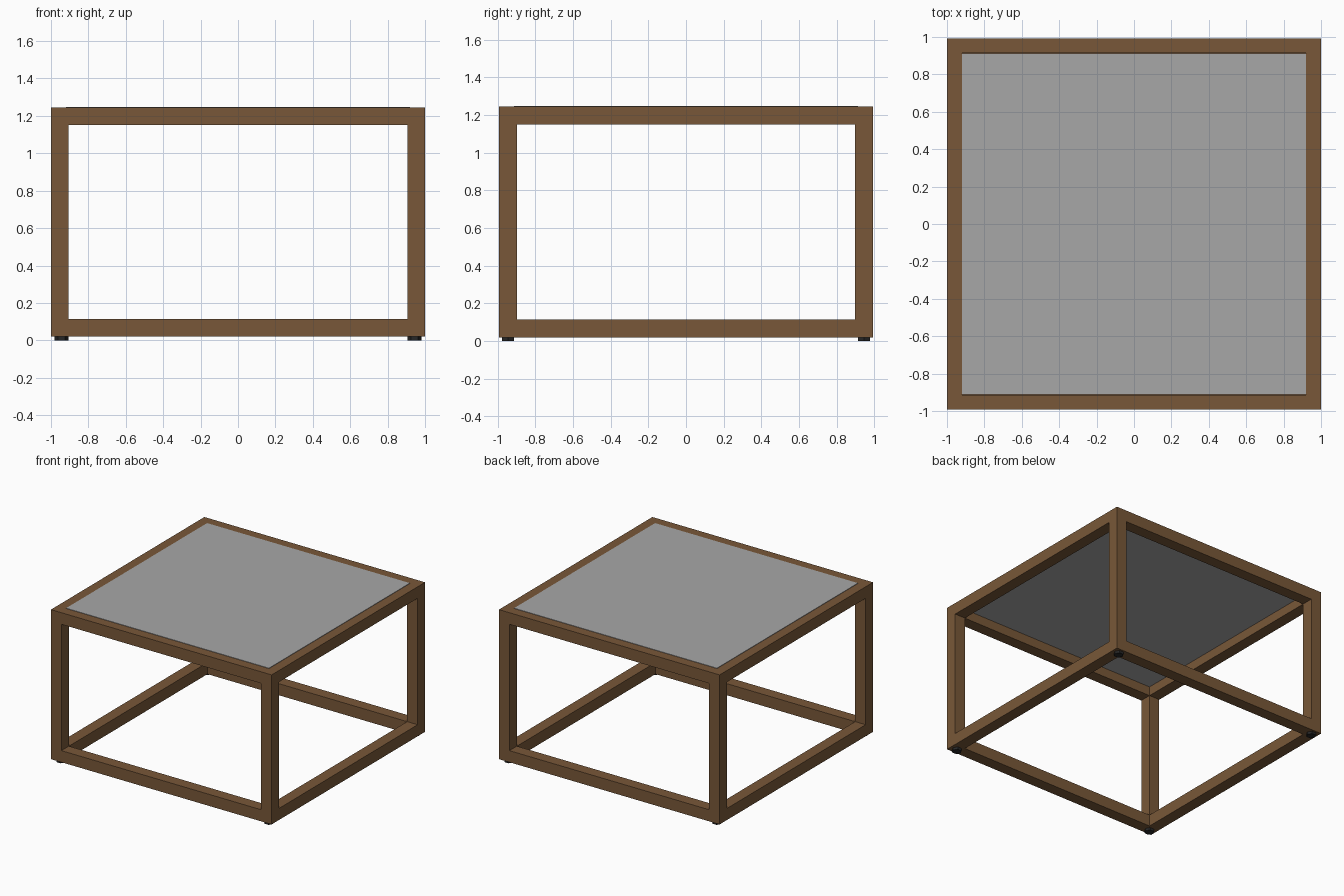
import bpy, bmesh, math
from mathutils import Matrix

if "Cube" in bpy.data.objects:
    bpy.data.objects.remove(bpy.data.objects["Cube"])


def material(name, rgb):
    m = bpy.data.materials.new(name)
    m.diffuse_color = (*rgb, 1)
    m.use_nodes = True
    m.node_tree.nodes["Principled BSDF"].inputs["Base Color"].default_value = m.diffuse_color
    return m


wood = material("brown wood", (0.19, 0.097, 0.04))
grey = material("grey glass", (0.39, 0.39, 0.39))
black = material("dark rubber", (0.02, 0.02, 0.02))


def finish(bm, name, mat):
    bmesh.ops.recalc_face_normals(bm, faces=bm.faces)
    me = bpy.data.meshes.new(name)
    bm.to_mesh(me)
    bm.free()
    me.materials.append(mat)
    ob = bpy.data.objects.new(name, me)
    bpy.context.collection.objects.link(ob)
    return ob


# Frame: twelve square beams in one solid, with a rebate for the top panel
xs = [-1, -0.92, -0.905, 0.905, 0.92, 1]
ys = [-0.993, -0.913, -0.897, 0.897, 0.913, 0.993]
zs = [0.02, 0.115, 1.15, 1.225, 1.245]


def solid(i, j, k):
    if not (0 <= i < 5 and 0 <= j < 5 and 0 <= k < 4):
        return False
    if k == 3 and 0 < i < 4 and 0 < j < 4:      # rebate
        return False
    return (i != 2) + (j != 2) + (k != 1) >= 2   # cube edges only


bm = bmesh.new()
for i in range(5):
    for j in range(5):
        for k in range(4):
            if not solid(i, j, k):
                continue
            for axis in range(3):
                for side in (0, 1):
                    n = [i, j, k]
                    n[axis] += 2 * side - 1
                    if solid(*n):
                        continue
                    a, b = [x for x in range(3) if x != axis]
                    vs = []
                    for da, db in ((0, 0), (1, 0), (1, 1), (0, 1)):
                        c = [i, j, k]
                        c[axis] += side
                        c[a] += da
                        c[b] += db
                        vs.append(bm.verts.new((xs[c[0]], ys[c[1]], zs[c[2]])))
                    bm.faces.new(vs)
bmesh.ops.remove_doubles(bm, verts=bm.verts, dist=1e-5)
finish(bm, "table_frame", wood)

# Top panel, standing just proud of the frame
bm = bmesh.new()
bmesh.ops.create_cube(bm, size=1, matrix=Matrix.Translation((0, 0, 1.2365))
                      @ Matrix.Diagonal((1.838, 1.824, 0.023, 1)))
finish(bm, "top_panel", grey)

# Small hexagonal feet under each post
for sx, lx in ((-1, "left"), (1, "right")):
    for sy, ly in ((-1, "front"), (1, "back")):
        bm = bmesh.new()
        bmesh.ops.create_cone(bm, cap_ends=True, segments=6, radius1=0.0375,
                              radius2=0.0375, depth=0.02,
                              matrix=Matrix.Translation((sx * 0.943, sy * 0.945, 0.01))
                              @ Matrix.Rotation(math.radians(30), 4, 'Z'))
        finish(bm, f"{ly}_{lx}_foot", black)
